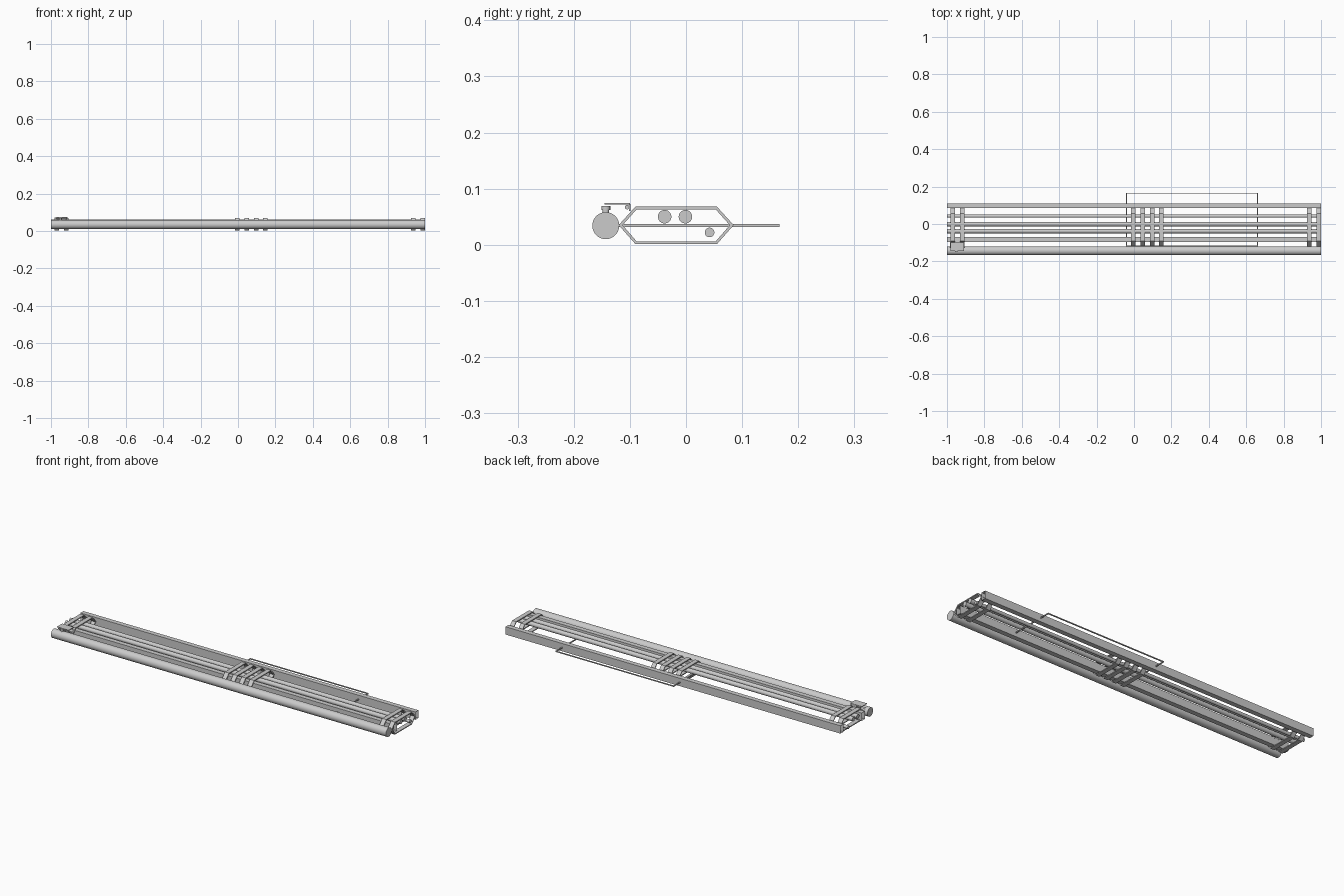
import bpy, bmesh, math
from mathutils import Vector

if "Cube" in bpy.data.objects:
    bpy.data.objects.remove(bpy.data.objects["Cube"])


def make(name, bm, smooth=False):
    me = bpy.data.meshes.new(name)
    bmesh.ops.recalc_face_normals(bm, faces=bm.faces)
    bm.to_mesh(me)
    bm.free()
    ob = bpy.data.objects.new(name, me)
    bpy.context.collection.objects.link(ob)
    if smooth:
        bpy.ops.object.select_all(action='DESELECT')
        ob.select_set(True)
        bpy.context.view_layer.objects.active = ob
        bpy.ops.object.shade_smooth_by_angle(angle=math.radians(35))
    return ob


def rod(name, a, b, r, sides=40):
    a, b = Vector(a), Vector(b)
    bm = bmesh.new()
    bmesh.ops.create_cone(bm, cap_ends=True, segments=sides, radius1=r, radius2=r, depth=(b - a).length)
    rot = (b - a).to_track_quat('Z', 'Y').to_matrix()
    for v in bm.verts:
        v.co = rot @ v.co + (a + b) / 2
    return make(name, bm, True)


def box(name, lo, hi):
    bm = bmesh.new()
    bmesh.ops.create_cube(bm, size=1)
    for v in bm.verts:
        v.co = [(l + h) / 2 + c * (h - l) for c, l, h in zip(v.co, lo, hi)]
    return make(name, bm)


def sleeve(name, pts, x0, x1):
    # open-ended closed profile in y/z, swept along x
    bm = bmesh.new()
    rings = [[bm.verts.new((x, y, z)) for y, z in pts] for x in (x0, x1)]
    n = len(pts)
    for i in range(n):
        j = (i + 1) % n
        bm.faces.new((rings[0][i], rings[0][j], rings[1][j], rings[1][i]))
    return make(name, bm)


def band(name, outer, inner, x0, x1):
    # closed ring of solid strap, swept along x
    bm = bmesh.new()
    loops = [[bm.verts.new((x, y, z)) for y, z in p] for x, p in
             ((x0, outer), (x1, outer), (x1, inner), (x0, inner))]
    n = len(outer)
    for k in range(4):
        for i in range(n):
            a, b, j = loops[k], loops[(k + 1) % 4], (i + 1) % n
            bm.faces.new((a[i], a[j], b[j], b[i]))
    return make(name, bm)


# hexagonal straps
outer = [(-.12, .035), (-.09, .068), (.055, .068), (.085, .035), (.055, .001), (-.09, .001)]
inner = [(-.113, .035), (-.088, .063), (.053, .063), (.078, .035), (.053, .006), (-.088, .006)]
for i, x in enumerate((-.968, -.918, -.003, .047, .097, .147, .936, .988)):
    band(f"strap_{i + 1}", outer, inner, x - .012, x + .012)

# long pipes
rod("main_pipe", (-1, -.143, .034), (1, -.143, .034), .024, 64)
rod("upper_pipe_front", (-1, -.038, .05), (1, -.038, .05), .012)
rod("upper_pipe_back", (-1, -.001, .05), (1, -.001, .05), .012)
rod("lower_pipe", (-1, .042, .022), (1, .042, .022), .0085)

# open-ended rectangular rails
for name, y in (("back_rail", .0845), ("inner_rail", -.0965)):
    sleeve(name, [(y, .014), (y + .026, .014), (y + .026, .056), (y, .056)], -1, 1)

# thin wire loop
w = .0025
for x in (-.041, .661):
    box("loop_arm", (x - w, -.12, .0345 - w), (x + w, .167, .0345 + w))
for y in (-.1175, .1645):
    box("loop_bar", (-.0435, y - w, .0345 - w), (.6635, y + w, .0345 + w))

# valve mechanism at the left end
rod("valve_neck", (-.95, -.143, .056), (-.95, -.143, .064), .006, 24)
rod("valve_cap", (-.95, -.143, .062), (-.95, -.143, .069), .008, 24)
sleeve_pts = [(-.128, .056), (-.128, .06), (-.095, .06), (-.07, .058), (-.07, .051), (-.12, .051)]
sleeve("bracket_plate", sleeve_pts, -.985, -.905)
box("lever_plate", (-.98, -.145, .072), (-.91, -.1, .0745))
box("lever_post", (-.95, -.102, .06), (-.92, -.099, .073))
rod("pivot_pin", (-.97, -.105, .067), (-.915, -.105, .067), .004, 20)
